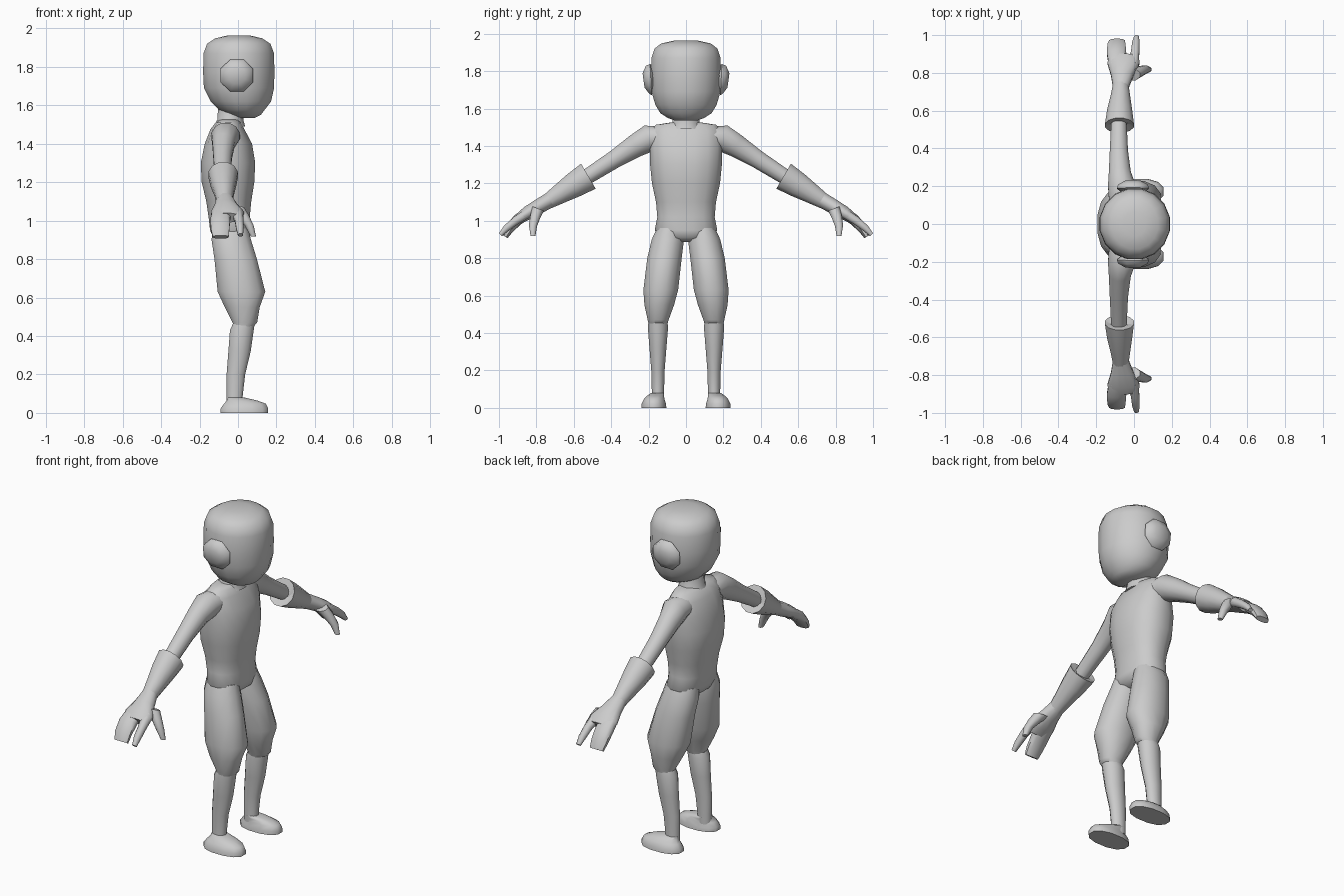
import bpy, bmesh, math
from mathutils import Vector

grey = bpy.data.materials.new("plain grey")
grey.diffuse_color = (0.6, 0.6, 0.6, 1)
X, Y = Vector((1, 0, 0)), Vector((0, 1, 0))


def loft(name, rings, n=12, level=False, mirror=True, p=2.0, angle=50):
    """Skin rings (x, y, z, rx, rv). Level rings lie flat, others follow the path."""
    bm = bmesh.new()
    pts = [Vector(r[:3]) for r in rings]
    loops = []
    for i, r in enumerate(rings):
        v = Y
        if not level:
            t = pts[min(i + 1, len(pts) - 1)] - pts[max(i - 1, 0)]
            t.x = 0
            v = t.cross(X).normalized()
        loop = []
        for k in range(n):
            a = 2 * math.pi * (k + 0.5) / n
            c, s = math.cos(a), math.sin(a)
            c = math.copysign(abs(c) ** (2 / p), c)
            s = math.copysign(abs(s) ** (2 / p), s)
            loop.append(bm.verts.new(pts[i] + X * r[3] * c + v * r[4] * s))
        loops.append(loop)
    for a, b in zip(loops, loops[1:]):
        for k in range(n):
            bm.faces.new((a[k], a[(k + 1) % n], b[(k + 1) % n], b[k]))
    bm.faces.new(loops[0])
    bm.faces.new(loops[-1])
    bmesh.ops.recalc_face_normals(bm, faces=bm.faces)
    me = bpy.data.meshes.new(name)
    bm.to_mesh(me)
    bm.free()
    me.materials.append(grey)
    ob = bpy.data.objects.new(name, me)
    bpy.context.collection.objects.link(ob)
    bpy.ops.object.select_all(action='DESELECT')
    ob.select_set(True)
    bpy.context.view_layer.objects.active = ob
    bpy.ops.object.shade_smooth_by_angle(angle=math.radians(angle))
    if mirror:
        m = ob.modifiers.new("mirror", 'MIRROR')
        m.use_axis = (False, True, False)
    return ob


# Head, neck and torso
loft("head", [(.04, 0, 1.535, .05, .06), (.035, 0, 1.55, .085, .10),
              (.02, 0, 1.575, .12, .14), (.015, 0, 1.62, .16, .167),
              (.005, 0, 1.69, .186, .188), (.004, 0, 1.77, .189, .192),
              (.004, 0, 1.87, .187, .188), (.004, 0, 1.92, .168, .172),
              (.004, 0, 1.948, .125, .135), (.004, 0, 1.963, .06, .065)],
     n=16, level=True, mirror=False, angle=70)
loft("neck", [(-.045, 0, 1.49, .085, .095), (-.04, 0, 1.525, .07, .075),
              (-.035, 0, 1.60, .07, .072)], level=True, mirror=False)
loft("torso", [(-.045, 0, 1.525, .05, .085), (-.05, 0, 1.513, .065, .165),
               (-.055, 0, 1.475, .09, .193), (-.05, 0, 1.40, .125, .197),
               (-.052, 0, 1.30, .144, .195), (-.052, 0, 1.20, .139, .185),
               (-.048, 0, 1.10, .119, .163), (-.046, 0, 1.02, .109, .156),
               (-.04, 0, .95, .107, .170), (-.035, 0, .91, .095, .14),
               (-.035, 0, .885, .05, .06)],
     n=16, level=True, mirror=False, p=2.3, angle=70)

# Ears
loft("ear", [(-.006, .165, 1.755, .06, .06), (-.006, .188, 1.755, .092, .09),
             (-.006, .205, 1.753, .085, .082), (-.006, .227, 1.75, .045, .042)],
     n=8, angle=60)

# Legs and feet
loft("trouser_leg", [(-.04, .088, .96, .095, .07), (-.035, .097, .90, .106, .089),
                     (-.012, .115, .80, .114, .095), (.018, .135, .63, .128, .096),
                     (.022, .143, .55, .094, .082), (.036, .149, .47, .066, .058),
                     (.025, .15, .44, .05, .05)], level=True, p=2.1)
loft("shin", [(.035, .15, .48, .056, .05), (.02, .15, .43, .064, .056),
              (.008, .15, .32, .06, .047), (-.011, .15, .20, .05, .037),
              (-.017, .15, .09, .043, .034), (-.017, .15, .04, .043, .034)],
     level=True)
loft("foot", [(.033, .172, 0, .128, .069), (.033, .172, .022, .128, .067),
              (.036, .170, .048, .112, .056), (.02, .162, .065, .08, .046),
              (-.012, .152, .08, .046, .036)], level=True, p=2.3)

# Arms and flared cuffs
loft("arm", [(-.06, .13, 1.445, .075, .06), (-.065, .20, 1.44, .075, .075),
             (-.075, .27, 1.40, .06, .064), (-.08, .38, 1.33, .05, .05),
             (-.08, .56, 1.215, .041, .041)], angle=70)
loft("cuff", [(-.078, .535, 1.228, .042, .042), (-.077, .522, 1.238, .079, .08),
              (-.076, .60, 1.19, .068, .07), (-.072, .68, 1.14, .052, .054),
              (-.07, .74, 1.102, .042, .042)])

# Hands with a broad finger group, a forefinger and a thumb
loft("palm", [(-.07, .72, 1.115, .042, .043), (-.062, .79, 1.075, .062, .041),
              (-.055, .85, 1.04, .088, .037), (-.055, .885, 1.015, .082, .03)],
     angle=70)
loft("broad_fingers", [(-.085, .84, 1.045, .05, .03), (-.092, .90, 1.005, .053, .03),
                       (-.093, .945, .955, .05, .024), (-.09, .968, .915, .043, .016)],
     n=10, p=2.6)
loft("forefinger", [(-.005, .84, 1.045, .033, .028), (.006, .91, 1.0, .024, .024),
                    (.01, .96, .96, .021, .02), (.013, .992, .925, .014, .012)], n=8)
loft("thumb", [(-.01, .79, 1.065, .045, .035), (.025, .805, 1.025, .034, .03),
               (.058, .818, .975, .025, .024), (.08, .818, .918, .015, .014)], n=8)
